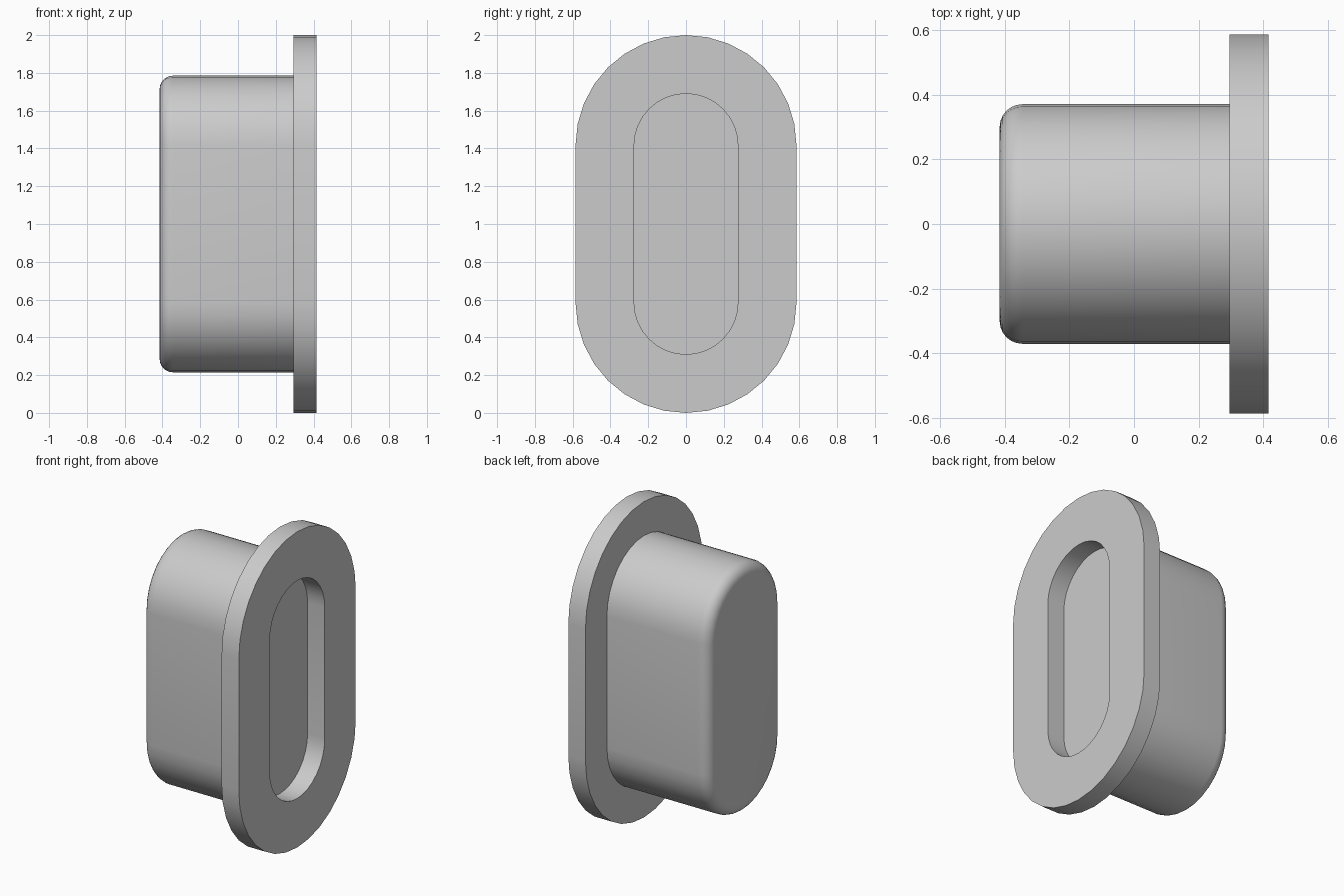
import bpy
import bmesh
from math import pi, cos, sin, radians

ARC_STEPS = 16       # segments in each rounded end
HALF_STRAIGHT = 0.415
BACK, SEAM, FACE = -0.415, 0.295, 0.415
BODY_R, FLANGE_R, RECESS_R, FILLET = 0.37, 0.585, 0.275, 0.07

cube = bpy.data.objects.get("Cube")
if cube:
    bpy.data.objects.remove(cube, do_unlink=True)

grey = bpy.data.materials.new("light grey")
grey.use_nodes = True
colour = (0.6, 0.6, 0.6, 1)
grey.diffuse_color = colour
grey.node_tree.nodes["Principled BSDF"].inputs["Base Color"].default_value = colour


def slot_ring(bm, x, r):
    """Slot-shaped outline across the x axis: two half circles joined by straight sides."""
    ring = []
    for end in (1, -1):
        for i in range(ARC_STEPS + 1):
            a = pi * i / ARC_STEPS
            ring.append(bm.verts.new((x, end * r * cos(a),
                                      1 + end * (HALF_STRAIGHT + r * sin(a)))))
    return ring


def loft(name, profile, cap_first=False, cap_last=False):
    """Skin slot outlines given as (x, radius) pairs."""
    bm = bmesh.new()
    rings = [slot_ring(bm, x, r) for x, r in profile]
    for a, b in zip(rings, rings[1:]):
        for i in range(len(a)):
            j = (i + 1) % len(a)
            bm.faces.new((a[i], a[j], b[j], b[i]))
    if cap_first:
        bm.faces.new(rings[0][::-1])
    if cap_last:
        bm.faces.new(rings[-1])
    mesh = bpy.data.meshes.new(name)
    bm.to_mesh(mesh)
    bm.free()
    mesh.materials.append(grey)
    obj = bpy.data.objects.new(name, mesh)
    bpy.context.collection.objects.link(obj)
    bpy.ops.object.select_all(action='DESELECT')
    obj.select_set(True)
    bpy.context.view_layer.objects.active = obj
    bpy.ops.object.shade_smooth_by_angle(angle=radians(35))
    return obj


# Plug body: closed end with a rounded rim, open where it meets the flange
fillet = [(BACK + FILLET * (1 - sin(t)), BODY_R - FILLET * (1 - cos(t)))
          for t in (pi / 2 * (1 - k / 6) for k in range(7))]
loft("plug_body", fillet + [(SEAM, BODY_R)], cap_first=True)

# Flange: flat collar with a slot-shaped recess in its face
loft("flange", [(SEAM, BODY_R), (SEAM, FLANGE_R), (FACE, FLANGE_R),
                (FACE, RECESS_R), (SEAM, RECESS_R)], cap_last=True)
